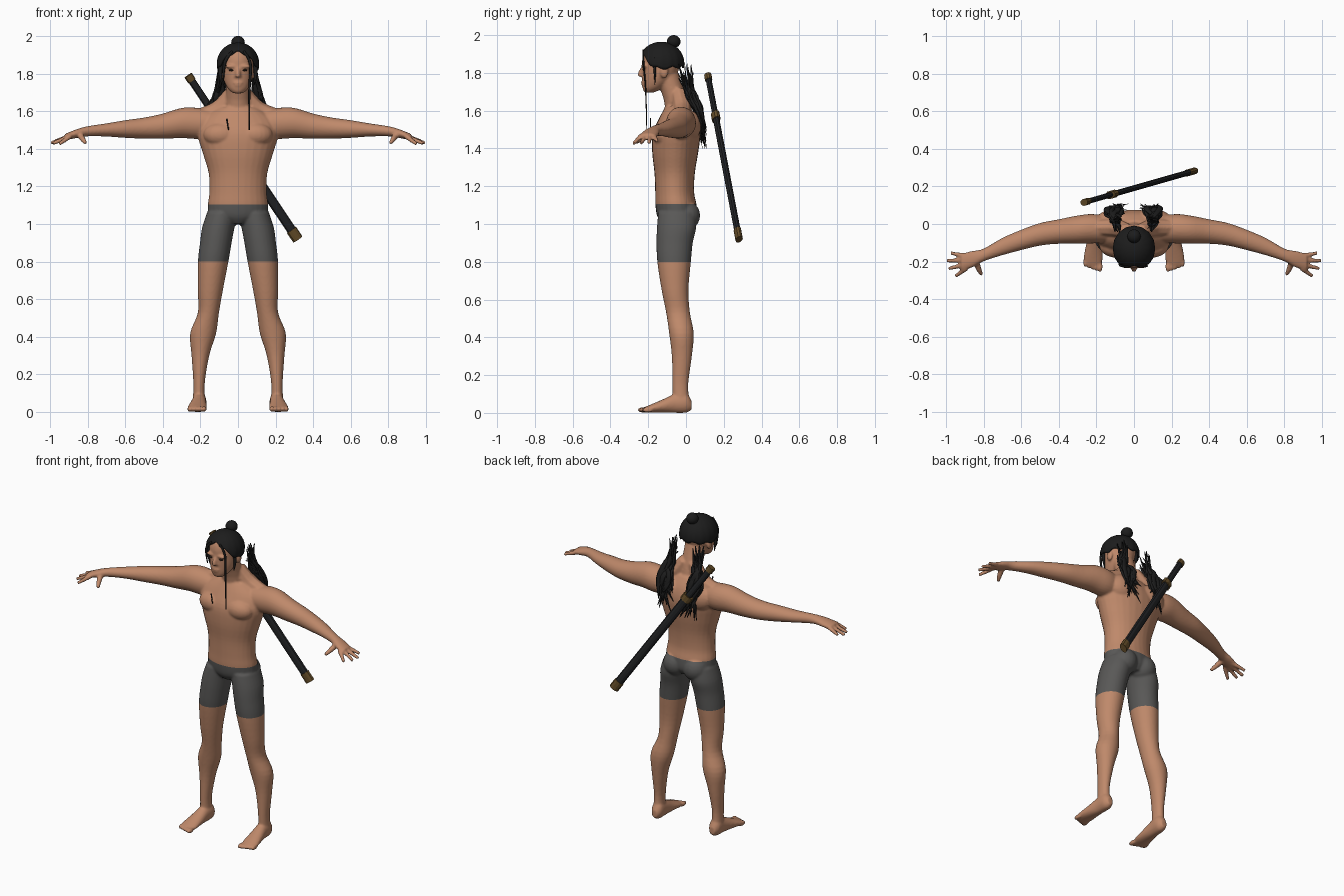
import bpy
import bmesh
import math
import random
from mathutils import Matrix, Vector

random.seed(4)
default_cube = bpy.data.objects.get("Cube")
if default_cube:
    bpy.data.objects.remove(default_cube, do_unlink=True)


def material(name, red, green, blue):
    mat = bpy.data.materials.new(name)
    mat.use_nodes = True
    mat.diffuse_color = (red, green, blue, 1)
    for node in mat.node_tree.nodes:
        if node.type == "BSDF_PRINCIPLED":
            node.inputs["Base Color"].default_value = (red, green, blue, 1)
            node.inputs["Roughness"].default_value = 0.7
    return mat


SKIN = material("skin", 0.52, 0.25, 0.145)
CLOTH = material("grey cloth", 0.1, 0.098, 0.095)
HAIR = material("black hair", 0.012, 0.012, 0.012)
LACQUER = material("black lacquer", 0.016, 0.017, 0.019)
BRASS = material("dark brass", 0.13, 0.075, 0.022)
EYE = material("dark eye", 0.03, 0.018, 0.012)


def spline(rows, steps):
    """Smooth a list of rows by Catmull-Rom interpolation."""
    last = len(rows) - 1
    result = []
    for i in range(last):
        around = [rows[min(max(i + k, 0), last)] for k in (-1, 0, 1, 2)]
        for s in range(steps):
            t = s / steps
            result.append([
                b + t / 2 * (c - a + t * (2 * a - 5 * b + 4 * c - d + t * (3 * (b - c) + d - a)))
                for a, b, c, d in zip(*around)])
    return result + [list(rows[last])]


def skin_rings(bm, rings):
    """Join rings of points into a closed tube."""
    loops = [[bm.verts.new(p) for p in ring] for ring in rings]
    count = len(loops[0])
    for low, high in zip(loops, loops[1:]):
        for i in range(count):
            j = (i + 1) % count
            bm.faces.new((low[i], low[j], high[j], high[i]))
    bm.faces.new(loops[0][::-1])
    bm.faces.new(loops[-1])


def loft(bm, axis, rows, steps=4, sides=28):
    """Ellipses along an axis: position, two centre values, two radii."""
    order = {"x": (0, 1, 2), "y": (1, 0, 2), "z": (2, 0, 1)}[axis]
    rings = []
    for along, a, b, ra, rb in spline(rows, steps):
        ring = []
        for i in range(sides):
            angle = math.tau * i / sides
            point = Vector()
            point[order[0]] = along
            point[order[1]] = a + max(ra, 0.004) * math.cos(angle)
            point[order[2]] = b + max(rb, 0.004) * math.sin(angle)
            ring.append(point)
        rings.append(ring)
    skin_rings(bm, rings)


def tube(bm, rows, flat=1.0, steps=4, sides=8):
    """Round or flattened tube through rows of x, y, z, radius."""
    path = spline(rows, steps)
    rings = []
    for i, row in enumerate(path):
        ahead = Vector(path[min(i + 1, len(path) - 1)][:3])
        tangent = ahead - Vector(path[max(i - 1, 0)][:3])
        wide = tangent.cross(Vector((0, 1, 0))).normalized() * row[3]
        thin = tangent.normalized().cross(wide) * flat
        angles = [math.tau * k / sides for k in range(sides)]
        rings.append([Vector(row[:3]) + wide * math.cos(a) + thin * math.sin(a) for a in angles])
    skin_rings(bm, rings)


def ball(bm, centre, size):
    bmesh.ops.create_uvsphere(bm, u_segments=20, v_segments=12, radius=1,
                              matrix=Matrix.LocRotScale(Vector(centre), None, Vector(size)))


def finish(name, bm, mats, smooth=True):
    bmesh.ops.recalc_face_normals(bm, faces=bm.faces[:])
    mesh = bpy.data.meshes.new(name)
    bm.to_mesh(mesh)
    bm.free()
    for mat in mats:
        mesh.materials.append(mat)
    for poly in mesh.polygons:
        poly.use_smooth = smooth
    obj = bpy.data.objects.new(name, mesh)
    bpy.context.scene.collection.objects.link(obj)
    return obj


# Left half of the limbs, mirrored afterwards
body = bmesh.new()
loft(body, "x", [  # arm and palm
    (0.14, -0.03, 1.53, 0.07, 0.075), (0.22, -0.025, 1.535, 0.078, 0.083),
    (0.3, -0.03, 1.537, 0.075, 0.08), (0.4, -0.04, 1.52, 0.065, 0.067),
    (0.5, -0.055, 1.51, 0.06, 0.056), (0.6, -0.085, 1.505, 0.054, 0.047),
    (0.7, -0.12, 1.5, 0.046, 0.035), (0.8, -0.165, 1.493, 0.034, 0.027),
    (0.86, -0.187, 1.48, 0.044, 0.023), (0.92, -0.203, 1.462, 0.046, 0.017)])
tips = [(0.975, -0.155, 1.44), (0.995, -0.195, 1.43), (0.985, -0.237, 1.428), (0.95, -0.278, 1.425)]
for i, tip in enumerate(tips):
    tube(body, [(0.89, -0.17 - 0.022 * i, 1.468, 0.014), (*tip, 0.01)])
tube(body, [(0.84, -0.2, 1.475, 0.018), (0.825, -0.24, 1.45, 0.015), (0.81, -0.27, 1.43, 0.01)])
loft(body, "z", [  # leg
    (0.05, 0.207, -0.025, 0.034, 0.045), (0.15, 0.207, -0.03, 0.03, 0.042),
    (0.3, 0.2, -0.022, 0.047, 0.053), (0.42, 0.185, -0.024, 0.069, 0.065),
    (0.53, 0.157, -0.042, 0.056, 0.063), (0.65, 0.147, -0.058, 0.067, 0.071),
    (0.8, 0.132, -0.063, 0.081, 0.089), (0.9, 0.118, -0.06, 0.084, 0.096),
    (0.98, 0.105, -0.05, 0.086, 0.104), (1.06, 0.085, -0.047, 0.08, 0.1)])
loft(body, "y", [  # foot
    (0.03, 0.205, 0.04, 0.018, 0.024), (0, 0.205, 0.054, 0.036, 0.053),
    (-0.06, 0.207, 0.05, 0.038, 0.05), (-0.12, 0.212, 0.037, 0.045, 0.036),
    (-0.18, 0.217, 0.024, 0.051, 0.023), (-0.215, 0.218, 0.017, 0.045, 0.016)])
for i in range(5):
    ball(body, (0.18 + 0.02 * i, -0.227 + 0.006 * i, 0.016), (0.013 - 0.001 * i, 0.03, 0.015))
ball(body, (0.07, -0.005, 1.045), (0.078, 0.08, 0.08))      # buttock
ball(body, (0.09, -0.115, 1.475), (0.095, 0.065, 0.065))    # chest muscle
ball(body, (0.1, 0.02, 1.52), (0.1, 0.06, 0.08))            # shoulder blade
ball(body, (0.088, -0.115, 1.805), (0.012, 0.022, 0.034))   # ear
ball(body, (0.035, -0.22, 1.838), (0.034, 0.018, 0.01))     # brow
tube(body, [(0.03, -0.04, 1.7, 0.04), (0.1, -0.02, 1.61, 0.05), (0.2, -0.02, 1.57, 0.045)])

copy = bmesh.ops.duplicate(body, geom=body.verts[:] + body.edges[:] + body.faces[:])
bmesh.ops.scale(body, vec=(-1, 1, 1), verts=[v for v in copy["geom"] if isinstance(v, bmesh.types.BMVert)])

# Torso, neck and head on the centre line
loft(body, "z", [
    (1, 0, -0.045, 0.06, 0.08), (1.04, 0, -0.047, 0.15, 0.105), (1.1, 0, -0.053, 0.16, 0.109),
    (1.17, 0, -0.06, 0.152, 0.103), (1.27, 0, -0.06, 0.156, 0.107), (1.38, 0, -0.057, 0.188, 0.122),
    (1.48, 0, -0.05, 0.215, 0.126), (1.56, 0, -0.042, 0.19, 0.1), (1.62, 0, -0.045, 0.1, 0.065)])
loft(body, "z", [(1.56, 0, -0.045, 0.075, 0.065), (1.66, 0, -0.058, 0.064, 0.06), (1.8, 0, -0.105, 0.064, 0.065)])
loft(body, "z", [
    (1.695, 0, -0.197, 0.025, 0.022), (1.72, 0, -0.175, 0.054, 0.055), (1.77, 0, -0.148, 0.077, 0.084),
    (1.83, 0, -0.133, 0.086, 0.1), (1.88, 0, -0.13, 0.087, 0.1), (1.92, 0, -0.13, 0.068, 0.08),
    (1.945, 0, -0.13, 0.03, 0.035)])
tube(body, [(0, -0.225, 1.83, 0.011), (0, -0.24, 1.8, 0.014), (0, -0.238, 1.782, 0.017)])
ball(body, (0, -0.226, 1.75), (0.027, 0.012, 0.007))
ball(body, (0, -0.225, 1.738), (0.022, 0.012, 0.007))

# Fuse everything into one continuous skin
source = finish("body_parts", body, [SKIN])
fuse = source.modifiers.new("fuse", "REMESH")
fuse.mode = "VOXEL"
fuse.voxel_size = 0.007
relax = source.modifiers.new("relax", "SMOOTH")
relax.factor = 0.5
relax.iterations = 3
evaluated = source.evaluated_get(bpy.context.evaluated_depsgraph_get())
fused = bmesh.new()
fused.from_mesh(evaluated.to_mesh())
evaluated.to_mesh_clear()
bpy.data.objects.remove(source, do_unlink=True)

# Shorts are a clean band cut into the body
HEM, WAIST = 0.8, 1.105
for height in (HEM, WAIST):
    bmesh.ops.bisect_plane(fused, geom=fused.verts[:] + fused.edges[:] + fused.faces[:],
                           plane_co=(0, 0, height), plane_no=(0, 0, 1))
for face in fused.faces:
    face.material_index = int(HEM < face.calc_center_median().z < WAIST)
finish("body_with_shorts", fused, [SKIN, CLOTH])

# Eyes
eyes = bmesh.new()
for side in (-1, 1):
    ball(eyes, (side * 0.034, -0.222, 1.818), (0.015, 0.009, 0.006))
finish("eyes", eyes, [EYE])

# Hair cap with a hairline that rises over the face
cap = bmesh.new()
rings, around = 14, 64
loops = []
for j in range(1, rings + 1):
    loop = []
    for i in range(around):
        angle = math.tau * i / around
        facing = -math.sin(angle)
        limit = 1.85 - max(facing, 0) ** 2 * 0.9 - max(-facing, 0) * 0.1 + 0.06 * math.sin(9 * angle)
        polar = limit * j / rings
        swell = 1 + 0.012 * math.cos(16 * angle) * j / rings
        loop.append(cap.verts.new((0.104 * swell * math.sin(polar) * math.cos(angle),
                                   -0.13 + 0.112 * swell * math.sin(polar) * math.sin(angle),
                                   1.852 + 0.105 * math.cos(polar))))
    loops.append(loop)
cap.faces.new(loops[0])
for low, high in zip(loops, loops[1:]):
    for i in range(around):
        j = (i + 1) % around
        cap.faces.new((low[i], high[i], high[j], low[j]))
hair_cap = finish("hair_cap", cap, [HAIR])
thick = hair_cap.modifiers.new("thickness", "SOLIDIFY")
thick.thickness = 0.008

# Top knot
knot = bmesh.new()
ball(knot, (0, -0.065, 1.966), (0.036, 0.036, 0.034))
ball(knot, (0, -0.075, 1.945), (0.024, 0.024, 0.025))
finish("top_knot", knot, [HAIR])

# Loose locks down the back on both sides
locks = bmesh.new()
rand = random.uniform
for side in (-1, 1):
    for i in range(22):
        tube(locks, [
            (side * rand(0.07, 0.105), rand(-0.05, 0.045), rand(1.72, 1.85), 0.003),
            (side * rand(0.08, 0.12), rand(0, 0.05), rand(1.67, 1.7), 0.016),
            (side * rand(0.06, 0.145), rand(0.05, 0.085), rand(1.58, 1.62), 0.018),
            (side * rand(0.03, 0.14), rand(0.075, 0.11), rand(1.4, 1.54), 0.002)],
            flat=0.45, steps=3, sides=6)
    # Sideburn in front of the ear
    tube(locks, [(side * 0.09, -0.17, 1.88, 0.014), (side * 0.094, -0.165, 1.8, 0.01),
                 (side * 0.086, -0.165, 1.74, 0.002)], flat=0.6)
finish("back_locks", locks, [HAIR])

# Thin strands hanging before the face and chest
strands = bmesh.new()
tube(strands, [(0.03, -0.228, 1.92, 0.006), (0.066, -0.225, 1.85, 0.008), (0.06, -0.213, 1.7, 0.006),
               (0.06, -0.208, 1.5, 0.003)], flat=0.6)
tube(strands, [(-0.03, -0.228, 1.92, 0.006), (-0.07, -0.222, 1.86, 0.009), (-0.078, -0.2, 1.76, 0.003)], flat=0.6)
tube(strands, [(-0.06, -0.187, 1.56, 0.005), (-0.05, -0.188, 1.5, 0.003)], flat=0.6)
finish("front_strands", strands, [HAIR])

# Sheathed sword slung across the back
top, bottom = Vector((-0.265, 0.115, 1.79)), Vector((0.32, 0.282, 0.915))
along = (bottom - top).normalized()
outward = Vector((0, 0, 1)).cross(along).normalized()
across = outward.cross(along)
frame = Matrix.Translation(top) @ Matrix((across, outward, along)).transposed().to_4x4()
for name, start, end, wide, deep, mat in [
        ("sword_pommel", 0, 0.035, 0.024, 0.019, BRASS),
        ("sword_grip", 0.035, 0.25, 0.02, 0.015, LACQUER),
        ("sword_guard", 0.25, 0.29, 0.034, 0.022, BRASS),
        ("sword_scabbard", 0.29, 1, 0.026, 0.016, LACQUER),
        ("scabbard_tip", 1, 1.062, 0.03, 0.019, BRASS)]:
    part = bmesh.new()
    loft(part, "z", [(start, 0, 0, wide, deep), (end, 0, 0, wide, deep)], steps=1, sides=10)
    part.transform(frame)
    finish(name, part, [mat], smooth=False)
